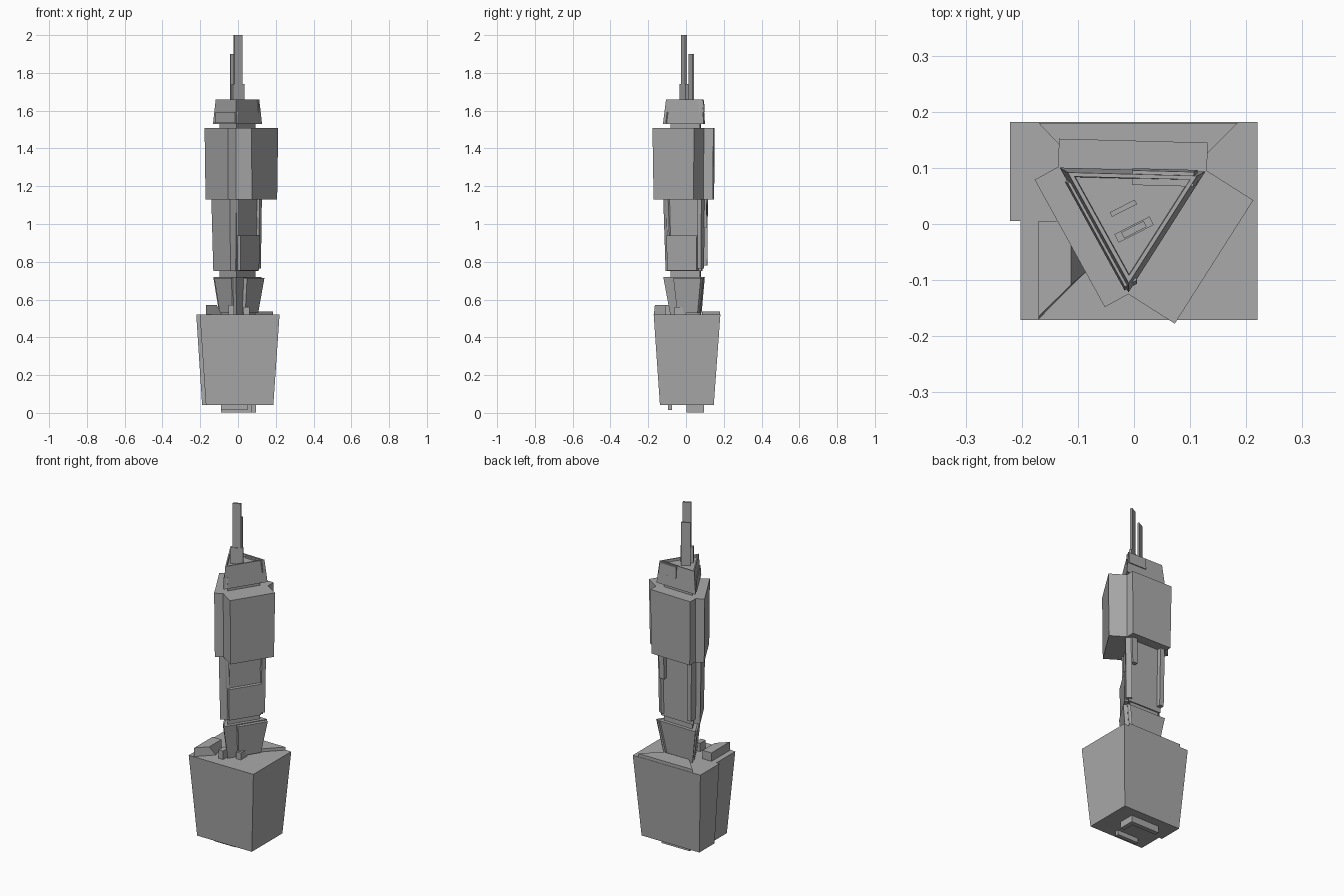
import bpy
import bmesh
from mathutils import Vector, Matrix
from math import radians

cube = bpy.data.objects.get("Cube")
if cube:
    bpy.data.objects.remove(cube)

grey = bpy.data.materials.new("hull_grey")
grey.use_nodes = True
COLOUR = (0.4, 0.4, 0.4, 1)
grey.diffuse_color = COLOUR
grey.node_tree.nodes["Principled BSDF"].inputs["Base Color"].default_value = COLOUR

# Triangular plan of the tower: back right, back left and front corners
BACK_R, BACK_L, FRONT = Vector((-0.135, 0.102)), Vector((0.13, 0.095)), Vector((-0.01, -0.125))
PLAN = [BACK_R, FRONT, BACK_L]
CENTRE = (BACK_R + BACK_L + FRONT) / 3
SIDES = {"right": (BACK_R, FRONT), "left": (FRONT, BACK_L), "back": (BACK_L, BACK_R)}


def loft(name, low, z0, high, z1, recess=None):
    """Solid between two outlines, with an optional sunken top."""
    bm = bmesh.new()
    a = [bm.verts.new((p[0], p[1], z0)) for p in low]
    b = [bm.verts.new((p[0], p[1], z1)) for p in high]
    bm.faces.new(a)
    top = bm.faces.new(b)
    for i in range(len(a)):
        j = (i + 1) % len(a)
        bm.faces.new((a[i], a[j], b[j], b[i]))
    bmesh.ops.recalc_face_normals(bm, faces=bm.faces)
    if recess:
        bmesh.ops.inset_region(bm, faces=[top], thickness=recess)
        bmesh.ops.inset_region(bm, faces=[top], thickness=0.002, depth=-recess)
    mesh = bpy.data.meshes.new(name)
    bm.to_mesh(mesh)
    bm.free()
    mesh.materials.append(grey)
    obj = bpy.data.objects.new(name, mesh)
    bpy.context.collection.objects.link(obj)
    return obj


def rect(x0, x1, y0, y1):
    return [(x0, y0), (x1, y0), (x1, y1), (x0, y1)]


def box(name, x0, x1, y0, y1, z0, z1):
    outline = rect(x0, x1, y0, y1)
    return loft(name, outline, z0, outline, z1)


def triangle(scale):
    return [CENTRE + (p - CENTRE) * scale for p in PLAN]


def slab_outline(side, start, end, thick, scale):
    """Outline lying on one tower side between two fractions of its length."""
    a, b = [CENTRE + (p - CENTRE) * scale for p in SIDES[side]]
    along = b - a
    out = Vector((along.y, -along.x)).normalized()
    if out.dot(a - CENTRE) < 0:
        out = -out
    p, q = a + along * start, a + along * end
    inner = out * 0.02
    return [p - inner, q - inner, q + out * thick, p + out * thick]


def slab(name, side, z0, z1, start, end, thick, low_scale, high_scale):
    loft(name, slab_outline(side, start, end, thick, low_scale), z0,
         slab_outline(side, start, end, thick, high_scale), z1)


# Base block, tapering down, with a shallow step on its right side
loft("base_block", rect(-0.17, 0.187, -0.138, 0.147), 0.042,
     rect(-0.202, 0.22, -0.171, 0.182), 0.52)
loft("base_side_step", rect(-0.19, 0, 0.005, 0.147), 0.042,
     rect(-0.221, 0, 0.005, 0.182), 0.52)

# Deck pieces
loft("deck_box", [(-0.17, -0.17), (-0.085, -0.085), (-0.112, 0.005), (-0.17, 0.005)], 0.52,
     [(-0.17, -0.165), (-0.112, -0.108), (-0.112, 0.005), (-0.17, 0.005)], 0.57)
rear = [(-0.17, 0.18), (0.185, 0.18), (0.09, 0.085), (-0.08, 0.085)]
loft("rear_deck", rear, 0.515, rear, 0.538)
box("front_foot", -0.05, -0.02, -0.11, -0.06, 0.52, 0.57)
box("left_foot", 0.03, 0.06, -0.06, 0.0, 0.52, 0.56)

# Underside fittings
box("bottom_bar", -0.09, 0.05, -0.095, -0.073, 0.015, 0.045)
box("bottom_rear_rail", -0.09, 0.095, 0.068, 0.095, 0.003, 0.045)
box("bottom_left_rail", 0.068, 0.095, 0.002, 0.07, 0.003, 0.045)

# Flared neck
loft("neck", triangle(0.72), 0.52, triangle(0.97), 0.72)
slab("neck_left_plate", "left", 0.53, 0.715, 0.3, 0.98, 0.02, 0.72, 0.97)
slab("neck_right_plate", "right", 0.53, 0.715, 0.1, 0.85, 0.008, 0.72, 0.97)
loft("neck_joint", triangle(0.72), 0.71, triangle(0.72), 0.76)

# Column with its lower plates
loft("column", triangle(0.82), 0.75, triangle(0.9), 1.5)
slab("column_right_plate", "right", 0.75, 1.15, 0.08, 0.98, 0.034, 0.8, 0.89)
slab("column_left_plate", "left", 0.755, 0.938, 0.06, 0.9, 0.018, 0.84, 0.87)
slab("column_left_rib", "left", 0.765, 1.15, 0.9, 1.0, 0.012, 0.86, 0.9)
slab("column_back_short_rib", "back", 0.98, 1.15, 0.06, 0.2, 0.022, 0.87, 0.9)
slab("column_back_long_rib", "back", 0.78, 1.15, 0.86, 0.98, 0.022, 0.86, 0.9)

# Three large upper panels
for side, thick in (("right", 0.048), ("left", 0.098), ("back", 0.05)):
    slab(side + "_upper_panel", side, 1.13, 1.508, 0, 1, thick, 0.96, 1)
loft("panel_core", triangle(0.96), 1.13, triangle(1), 1.508)

# Head, sunken on top, with thin side plates
loft("head_joint", triangle(0.72), 1.5, triangle(0.72), 1.54)
loft("head", triangle(0.98), 1.53, triangle(0.87), 1.66, recess=0.014)
slab("head_right_plate", "right", 1.535, 1.594, 0.1, 0.98, 0.005, 0.97, 0.925)
slab("head_back_plate", "back", 1.59, 1.655, 0.03, 0.5, 0.006, 0.93, 0.88)


# Twin flat masts
def mast(name, x, y, length, thick, z0, z1):
    outline = rect(-length / 2, length / 2, -thick / 2, thick / 2)
    obj = loft(name, outline, z0, outline, z1)
    obj.data.transform(Matrix.Translation((x, y, 0)) @ Matrix.Rotation(radians(27), 4, "Z"))


mast("main_mast_foot", 0, -0.01, 0.07, 0.017, 1.64, 1.74)
mast("main_mast", 0, -0.01, 0.045, 0.012, 1.7, 2.0)
mast("rear_mast", -0.019, 0.028, 0.05, 0.009, 1.64, 1.9)
